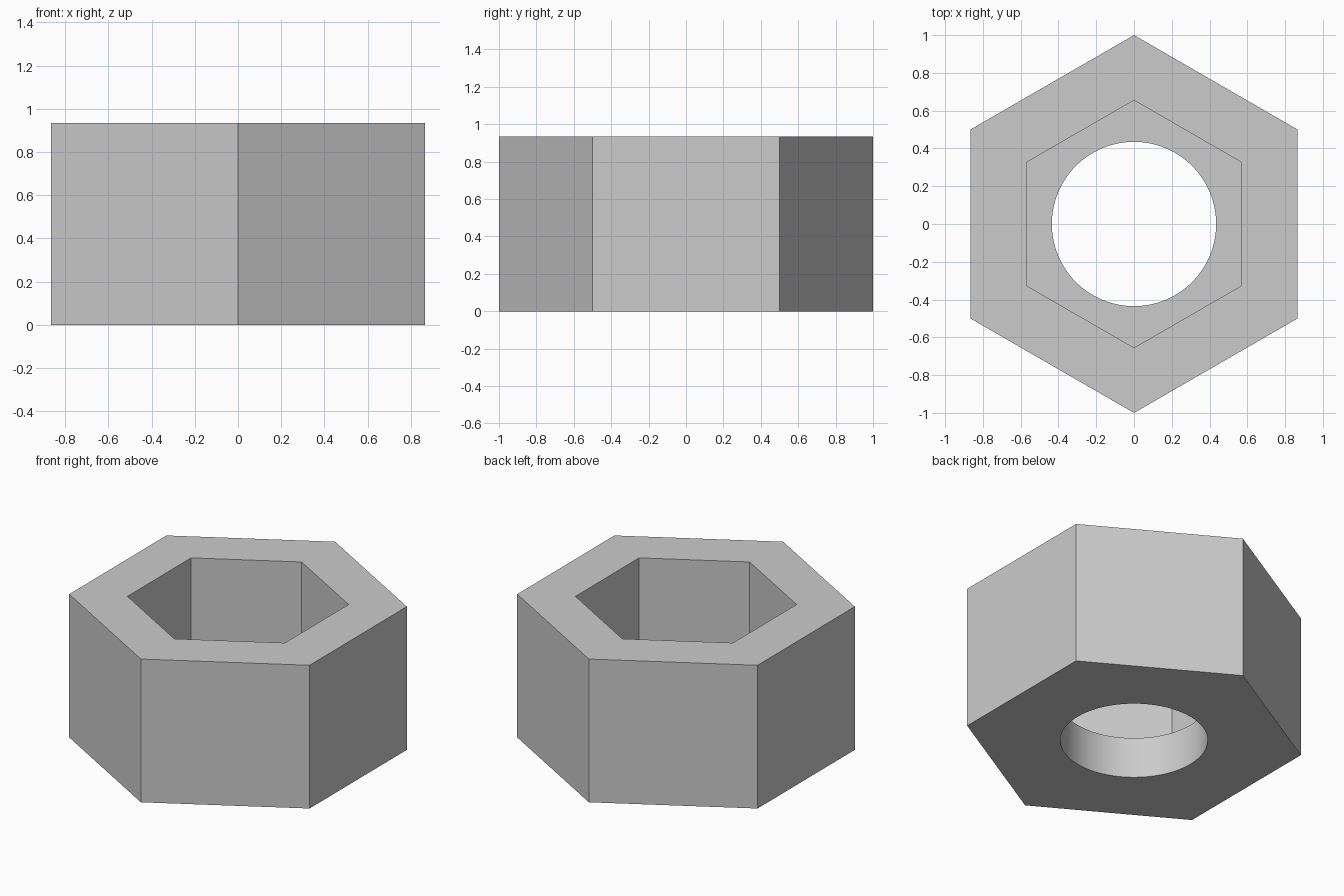
import bpy, bmesh, math

cube = bpy.data.objects.get("Cube")
if cube:
    bpy.data.objects.remove(cube, do_unlink=True)

HEIGHT, FLOOR = 0.933, 0.267
OUTER, SOCKET, BORE = 1.0, 0.655, 0.435

steel = bpy.data.materials.new("light_grey")
steel.use_nodes = True
grey = (0.6, 0.6, 0.6, 1)
steel.diffuse_color = grey
steel.node_tree.nodes["Principled BSDF"].inputs["Base Color"].default_value = grey

bm = bmesh.new()


def ring(radius, z, sides):
    """Closed loop of edges with one corner on +y."""
    verts = []
    for i in range(sides):
        a = math.pi / 2 + 2 * math.pi * i / sides
        verts.append(bm.verts.new((radius * math.cos(a), radius * math.sin(a), z)))
    return [bm.edges.new((verts[i - 1], verts[i])) for i in range(sides)]


# Loops of the hexagonal body, the hexagonal socket and the round bore
body_low, body_high = ring(OUTER, 0, 6), ring(OUTER, HEIGHT, 6)
socket_high, socket_low = ring(SOCKET, HEIGHT, 6), ring(SOCKET, FLOOR, 6)
bore_high, bore_low = ring(BORE, FLOOR, 96), ring(BORE, 0, 96)

# Walls and top rim
for a, b in ((body_low, body_high), (body_high, socket_high),
             (socket_high, socket_low), (bore_high, bore_low)):
    bmesh.ops.bridge_loops(bm, edges=a + b)

# Socket floor and underside, each a hexagon with a round hole
for a, b in ((socket_low, bore_high), (body_low, bore_low)):
    bmesh.ops.triangle_fill(bm, edges=a + b, use_beauty=True)

bmesh.ops.recalc_face_normals(bm, faces=bm.faces[:])
mesh = bpy.data.meshes.new("hex_nut")
bm.to_mesh(mesh)
bm.free()
mesh.materials.append(steel)

nut = bpy.data.objects.new("hex_nut", mesh)
bpy.context.collection.objects.link(nut)
bpy.ops.object.select_all(action="DESELECT")
nut.select_set(True)
bpy.context.view_layer.objects.active = nut
bpy.ops.object.shade_smooth_by_angle(angle=math.radians(30))
